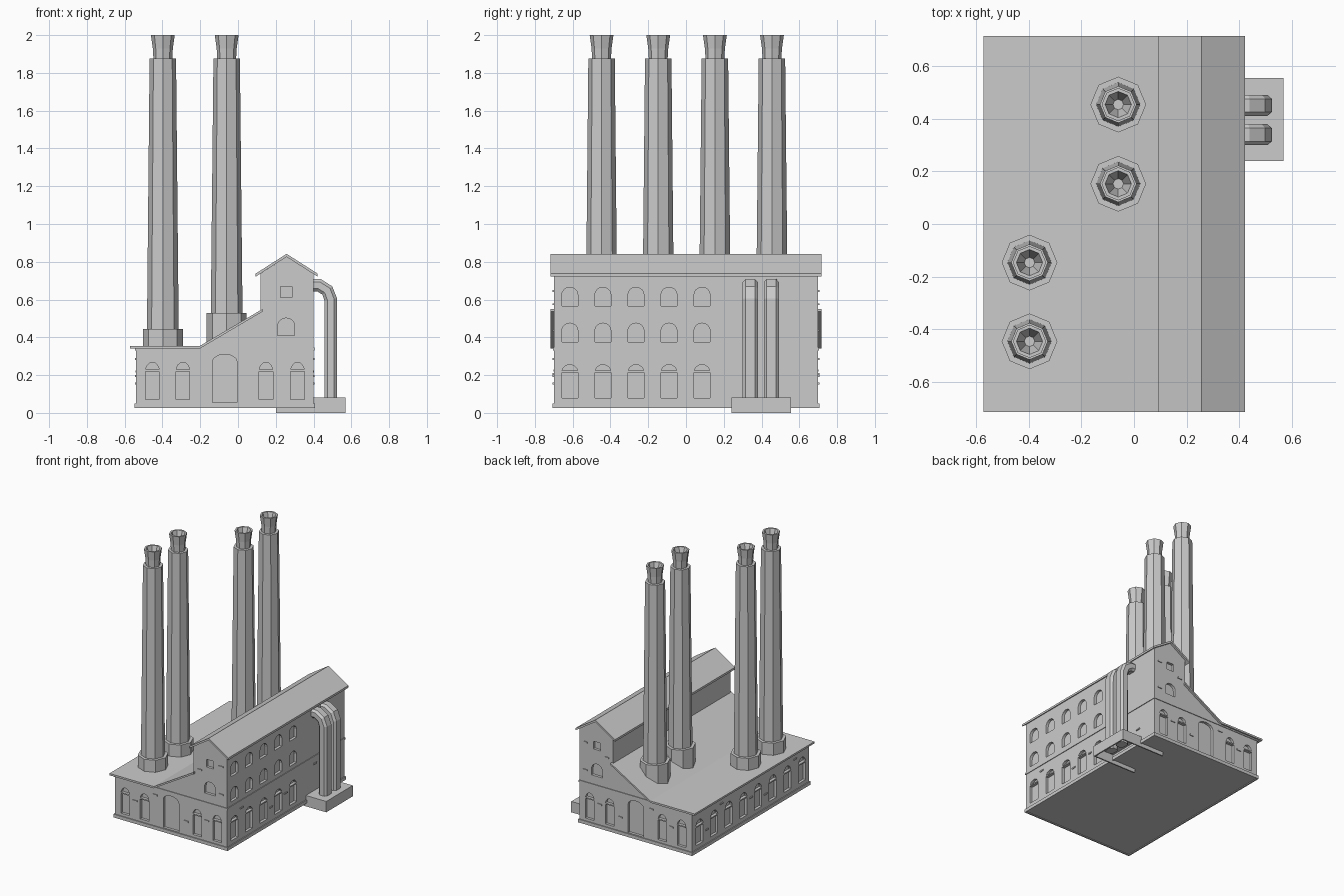
import bpy, bmesh, math
from mathutils import Vector

if "Cube" in bpy.data.objects:
    bpy.data.objects.remove(bpy.data.objects["Cube"])

GREY = bpy.data.materials.new("plain grey")
GREY.use_nodes = True
COLOUR = (0.6, 0.6, 0.6, 1)
GREY.diffuse_color = COLOUR
GREY.node_tree.nodes["Principled BSDF"].inputs["Base Color"].default_value = COLOUR


def finish(name, bm):
    bmesh.ops.recalc_face_normals(bm, faces=bm.faces)
    mesh = bpy.data.meshes.new(name)
    bm.to_mesh(mesh)
    bm.free()
    mesh.materials.append(GREY)
    obj = bpy.data.objects.new(name, mesh)
    bpy.context.collection.objects.link(obj)
    return obj


def add_prism(bm, points, offset):
    """Extrude a closed outline by an offset vector."""
    face = bm.faces.new([bm.verts.new(p) for p in points])
    out = bmesh.ops.extrude_face_region(bm, geom=[face], use_keep_orig=True)
    verts = [g for g in out["geom"] if isinstance(g, bmesh.types.BMVert)]
    bmesh.ops.translate(bm, vec=offset, verts=verts)


def add_box(bm, x0, x1, y0, y1, z0, z1):
    add_prism(bm, [(x0, y0, z0), (x1, y0, z0), (x1, y1, z0), (x0, y1, z0)],
              Vector((0, 0, z1 - z0)))


def add_loft(bm, rings, cap_ends=True):
    """Join rings of points into a skin."""
    loops = [[bm.verts.new(p) for p in ring] for ring in rings]
    n = len(loops[0])
    for a, b in zip(loops, loops[1:]):
        for i in range(n):
            j = (i + 1) % n
            bm.faces.new((a[i], a[j], b[j], b[i]))
    if cap_ends:
        bm.faces.new(loops[0])
        bm.faces.new(loops[-1])


def extrude_along_y(name, profile, half):
    bm = bmesh.new()
    add_prism(bm, [(x, -half, z) for x, z in profile], Vector((0, 2 * half, 0)))
    return finish(name, bm)


def roof(name, top, thick, half):
    """Bent sheet whose upper line is given."""
    return extrude_along_y(name, top + [(x, z - thick) for x, z in reversed(top)], half)


# Wall planes: a map from (along, height, outward) to space, and outward normal
X0, X1, YW = -0.54, 0.40, 0.70
WALLS = {
    "front": lambda u, z, d: Vector((u, -YW - d, z)),
    "back": lambda u, z, d: Vector((u, YW + d, z)),
    "high_side": lambda u, z, d: Vector((X1 + d, u, z)),
    "low_side": lambda u, z, d: Vector((X0 - d, u, z)),
}
DEPTH = 0.02


def wall_prism(bm, wall, outline, d0, d1):
    put = WALLS[wall]
    add_prism(bm, [put(u, z, d0) for u, z in outline], put(0, 0, d1) - put(0, 0, d0))


def arch(u, width, z0, spring, top, steps=8):
    h = width / 2
    pts = [(u - h, z0), (u + h, z0)]
    for i in range(steps + 1):
        a = math.pi * i / steps
        pts.append((u + h * math.cos(a), spring + (top - spring) * math.sin(a)))
    return pts


def rect(u, width, z0, z1):
    h = width / 2
    return [(u - h, z0), (u + h, z0), (u + h, z1), (u - h, z1)]


# Main building shell
hall = extrude_along_y("hall_walls", [
    (X0, 0.03), (X1, 0.03), (X1, 0.735), (0.257, 0.826), (0.12, 0.738),
    (0.12, 0.53), (-0.2, 0.343), (X0, 0.343)], YW)

# Recessed windows and doors
cut, bars, bricks = bmesh.new(), bmesh.new(), bmesh.new()
SIDE_Y = [-0.615 + 0.175 * i for i in range(8)]


def opening(wall, outline):
    wall_prism(cut, wall, outline, -DEPTH, 0.05)


def tall_window(wall, u, width, z0, spring, top):
    opening(wall, arch(u, width, z0, spring, top))
    wall_prism(bars, wall, rect(u, width, spring, spring + 0.009), -DEPTH, 0.002)


for wall in ("front", "back"):
    for u in (-0.453, -0.292, 0.148, 0.315):
        tall_window(wall, u, 0.072, 0.07, 0.22, 0.268)
    opening(wall, arch(-0.07, 0.13, 0.055, 0.27, 0.31))
    opening(wall, arch(0.255, 0.09, 0.41, 0.46, 0.502))
    opening(wall, rect(0.255, 0.06, 0.61, 0.668))
for i, y in enumerate(SIDE_Y):
    tall_window("low_side", y, 0.085, 0.08, 0.215, 0.265)
    if i < 5:
        tall_window("high_side", y, 0.085, 0.08, 0.215, 0.255)
        for z in (0.375, 0.565):
            opening("high_side", arch(y, 0.085, z, z + 0.06, z + 0.1))

cutter = finish("window_cutter", cut)
mod = hall.modifiers.new("openings", "BOOLEAN")
mod.object, mod.operation, mod.solver = cutter, "DIFFERENCE", "EXACT"
bpy.context.view_layer.objects.active = hall
bpy.ops.object.modifier_apply(modifier=mod.name)
bpy.data.objects.remove(cutter)
finish("window_transoms", bars)

# Scattered raised bricks
for wall in ("front", "back"):
    for u, z in ((-0.37, 0.19), (-0.2, 0.28), (0.06, 0.15), (0.23, 0.2),
                 (0.17, 0.57), (0.35, 0.64), (0.35, 0.43)):
        wall_prism(bricks, wall, rect(u, 0.035, z, z + 0.01), -0.002, 0.006)
for wall in ("high_side", "low_side"):
    for i, z in ((0, 0.28), (2, 0.15), (3, 0.19), (5, 0.28), (6, 0.15)):
        wall_prism(bricks, wall, rect(SIDE_Y[i] + 0.0875, 0.035, z, z + 0.01), -0.002, 0.006)
finish("raised_bricks", bricks)

# Plinth and string course around the walls
for name, grow, z0, z1 in (("plinth", 0.007, 0.025, 0.05), ("string_course", 0.005, 0.33, 0.345)):
    bm = bmesh.new()
    for y in (-1, 1):
        a, b = sorted((y * (YW - 0.005), y * (YW + grow)))
        add_box(bm, X0 - grow, X1 + grow, a, b, z0, z1)
    add_box(bm, X0 - grow, X0 + 0.005, -YW, YW, z0, z1)
    add_box(bm, X1 - 0.005, X1 + grow, -YW, YW, z0, z1)
    finish(name, bm)

# Roofs
roof("low_roof", [(-0.573, 0.354), (-0.203, 0.354), (0.13, 0.55)], 0.014, 0.717)
roof("gable_roof", [(0.093, 0.737), (0.257, 0.842), (0.422, 0.737)], 0.016, 0.717)


# Chimneys
def octagon(x, y, r, z):
    return [(x + r * math.cos(math.pi * i / 4), y + r * math.sin(math.pi * i / 4), z)
            for i in range(8)]


for n, (x, y, foot, step) in enumerate(((-0.06, 0.455, 0.34, 0.53), (-0.06, 0.153, 0.34, 0.53),
                                        (-0.398, -0.147, 0.34, 0.445),
                                        (-0.398, -0.447, 0.34, 0.445)), 1):
    bm = bmesh.new()
    outline = ((0.106, foot), (0.106, step), (0.084, step), (0.07, 1.877), (0.05, 1.877),
               (0.053, 1.93), (0.063, 2.0), (0.05, 2.0), (0.02, 1.9))
    add_loft(bm, [octagon(x, y, r, z) for r, z in outline])
    finish(f"chimney_{n}", bm)

# Bent pipes on the high side
path = [Vector(p) for p in ((0.38, 0.675), (0.43, 0.675), (0.473, 0.648), (0.491, 0.6), (0.491, 0.03))]
section = [(0.04, 0.018), (0.025, 0.034), (-0.025, 0.034), (-0.04, 0.018),
           (-0.04, -0.018), (-0.025, -0.034), (0.025, -0.034), (0.04, -0.018)]
for n, y in enumerate((0.34, 0.452), 1):
    rings = []
    for i, p in enumerate(path):
        t = (path[min(i + 1, len(path) - 1)] - path[max(i - 1, 0)]).normalized()
        if i == len(path) - 2:
            t = Vector((0.18, -0.98)).normalized()
        side = Vector((-t.y, t.x))
        rings.append([(p.x + side.x * b, y + a, p.y + side.y * b) for a, b in section])
    bm = bmesh.new()
    add_loft(bm, rings)
    finish(f"pipe_{n}", bm)

# Hollow pipe footing, open underneath
bm = bmesh.new()
add_box(bm, 0.2, 0.57, 0.24, 0.557, 0.07, 0.082)
add_box(bm, 0.56, 0.57, 0.24, 0.557, 0.0, 0.07)
for y in (0.24, 0.547):
    add_box(bm, 0.2, 0.56, y, y + 0.01, 0.0, 0.07)
finish("pipe_footing", bm)
